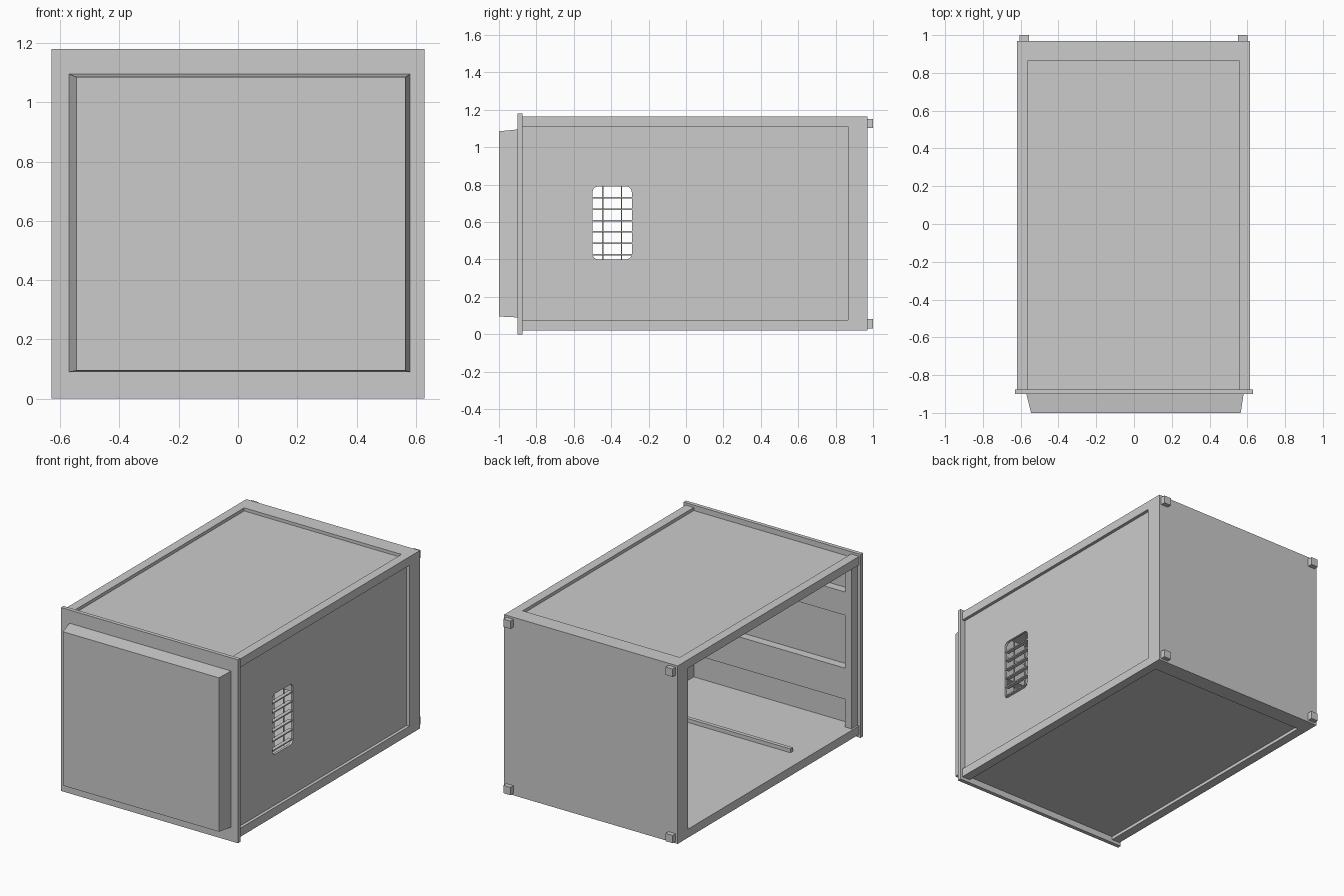
import bpy, bmesh, math

if "Cube" in bpy.data.objects:
    bpy.data.objects.remove(bpy.data.objects["Cube"])


def mesh_object(name, verts, faces):
    me = bpy.data.meshes.new(name)
    me.from_pydata(verts, [], faces)
    bm = bmesh.new()
    bm.from_mesh(me)
    bmesh.ops.recalc_face_normals(bm, faces=bm.faces)
    bm.to_mesh(me)
    bm.free()
    ob = bpy.data.objects.new(name, me)
    bpy.context.collection.objects.link(ob)
    return ob


def frustum(name, y0, rect0, y1, rect1):
    # block between two x/z rectangles (x0, x1, z0, z1) at y0 and y1
    verts = []
    for y, (a, b, c, d) in ((y0, rect0), (y1, rect1)):
        verts += [(a, y, c), (b, y, c), (b, y, d), (a, y, d)]
    sides = [(i, (i + 1) % 4, (i + 1) % 4 + 4, i + 4) for i in range(4)]
    return mesh_object(name, verts, [(0, 1, 2, 3), (4, 5, 6, 7)] + sides)


def box(name, x, y, z):
    r = (x[0], x[1], z[0], z[1])
    return frustum(name, y[0], r, y[1], r)


def rounded_rect(y0, y1, z0, z1, r, n=4):
    pts = []
    for k, (cy, cz) in enumerate(((y1 - r, z1 - r), (y0 + r, z1 - r),
                                  (y0 + r, z0 + r), (y1 - r, z0 + r))):
        for i in range(n + 1):
            a = math.pi / 2 * (k + i / n)
            pts.append((cy + r * math.cos(a), cz + r * math.sin(a)))
    return pts


XL, XR, ZB, ZT = -0.62, 0.615, 0.02, 1.165
YF, YB, YP = -0.875, 0.97, 0.865
LIP_X, LIP_Z, IN = 0.058, 0.055, 0.02

# Front plate and tapered door
box("front_plate", (-0.63, 0.63), (-0.9, YF), (0, 1.18))
frustum("front_door", -1.0, (-0.545, 0.565, 0.095, 1.085),
        -0.9, (-0.57, 0.58, 0.09, 1.095))

# Back wall with four corner feet
box("back_wall", (XL, XR), (YP, YB), (ZB, ZT))
for x in (-0.605, 0.55):
    for z in (0.032, 1.102):
        box("back_foot", (x, x + 0.05), (YB, 1.0), (z, z + 0.05))

# Long corner rails and front posts
for x0, x1 in ((XL, XL + LIP_X), (XR - LIP_X, XR)):
    for z0, z1 in ((ZB, ZB + LIP_Z), (ZT - LIP_Z, ZT)):
        box("corner_rail", (x0, x1), (YF, YP), (z0, z1))
for x0, x1 in ((XL + 0.012, XL + LIP_X), (XR - LIP_X, XR - 0.035)):
    box("front_post", (x0, x1), (YF, -0.815), (ZB + LIP_Z, ZT - LIP_Z))

# Recessed top and bottom panels
px = (XL + LIP_X, XR - LIP_X)
box("top_panel", px, (YF, YP), (ZT - LIP_Z, ZT - IN))
box("bottom_panel", px, (YF, YP), (ZB + IN, ZB + LIP_Z))

# Recessed right panel with a rounded vent opening
curve = bpy.data.curves.new("right_panel", 'CURVE')
curve.dimensions = '2D'
curve.fill_mode = 'BOTH'
curve.extrude = 0.0075
outer = [(YF, ZB + LIP_Z), (YP, ZB + LIP_Z), (YP, ZT - LIP_Z), (YF, ZT - LIP_Z)]
for pts in (outer, rounded_rect(-0.5, -0.29, 0.4, 0.79, 0.03)):
    sp = curve.splines.new('POLY')
    sp.points.add(len(pts) - 1)
    for p, (u, v) in zip(sp.points, pts):
        p.co = (u, v, 0, 1)
    sp.use_cyclic_u = True
panel = bpy.data.objects.new("right_panel", curve)
panel.location.x = XR - IN - 0.0075
panel.rotation_euler = (math.pi / 2, 0, math.pi / 2)
bpy.context.collection.objects.link(panel)
bpy.context.view_layer.objects.active = panel
panel.select_set(True)
bpy.ops.object.convert(target='MESH')

# Vent grille
gx = XR - IN - 0.03
for i in range(6):
    z = 0.425 + i * 0.061
    box("vent_slat", (gx, gx + 0.025), (-0.5, -0.29), (z - 0.004, z + 0.004))
for y in (-0.445, -0.345):
    box("vent_bar", (gx, gx + 0.006), (y - 0.003, y + 0.003), (0.4, 0.79))

# Cross beams inside the front and a low strip on the floor
for z0, z1 in ((0.25, 0.45), (0.79, 0.94)):
    box("front_cross_beam", px, (YF, -0.82), (z0, z1))
box("floor_strip", (-0.505, 0.5), (-0.365, -0.34), (ZB + LIP_Z, 0.1))
